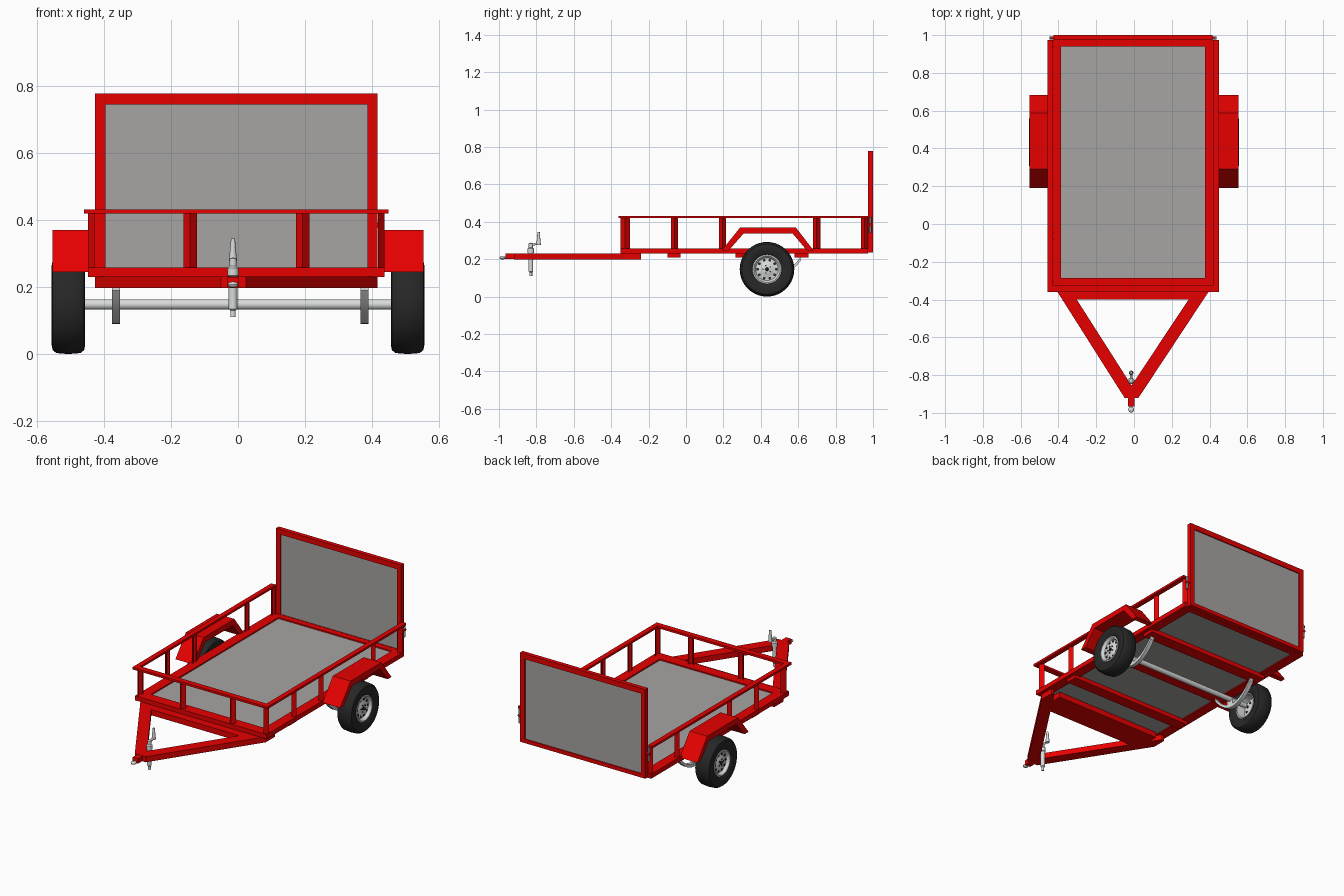
import bpy, bmesh, math
from mathutils import Vector, Matrix

if "Cube" in bpy.data.objects:
    bpy.data.objects.remove(bpy.data.objects["Cube"])


def material(name, rgb):
    m = bpy.data.materials.new(name)
    m.use_nodes = True
    m.diffuse_color = (*rgb, 1)
    m.node_tree.nodes["Principled BSDF"].inputs["Base Color"].default_value = (*rgb, 1)
    return m


RED = material("red paint", (0.8, 0.0, 0.0))
GREY = material("grey sheet", (0.385, 0.374, 0.364))
SILVER = material("silver metal", (0.7, 0.71, 0.71))
RUBBER = material("black rubber", (0.02, 0.02, 0.02))

CX = -0.005     # body centre line
HX = -0.013     # hitch centre line
WY, WZ = 0.433, 0.146   # wheel centre


def finish(name, bm, mat, smooth=False):
    bmesh.ops.recalc_face_normals(bm, faces=bm.faces)
    me = bpy.data.meshes.new(name)
    bm.to_mesh(me)
    bm.free()
    me.materials.append(mat)
    ob = bpy.data.objects.new(name, me)
    bpy.context.collection.objects.link(ob)
    if smooth:
        bpy.ops.object.select_all(action='DESELECT')
        ob.select_set(True)
        bpy.context.view_layer.objects.active = ob
        bpy.ops.object.shade_smooth_by_angle(angle=math.radians(35))
    return ob


def box(name, x, y, z, mat=RED):
    """Box from (low, high) pairs on each axis."""
    bm = bmesh.new()
    bmesh.ops.create_cube(bm, size=1)
    for v in bm.verts:
        v.co = [sum(r) / 2 + c * abs(r[1] - r[0]) for c, r in zip(v.co, (x, y, z))]
    return finish(name, bm, mat)


def prism(name, pts, axis, lo, hi, mat=RED, smooth=False):
    """Outline pushed along x (points are y, z) or along z (points are x, y)."""
    bm = bmesh.new()
    place = (lambda p: (lo, *p)) if axis == 'x' else (lambda p: (*p, lo))
    face = bm.faces.new([bm.verts.new(place(p)) for p in pts])
    ext = bmesh.ops.extrude_face_region(bm, geom=[face])
    move = Vector((hi - lo, 0, 0)) if axis == 'x' else Vector((0, 0, hi - lo))
    bmesh.ops.translate(bm, vec=move, verts=[g for g in ext["geom"] if isinstance(g, bmesh.types.BMVert)])
    return finish(name, bm, mat, smooth)


def angle_post(name, apex, out, width):
    """Angle-iron post whose edge points outwards along the unit vector out."""
    out = Vector(out)
    along = Vector((-out.y, out.x))
    half, depth, wall = width / 2, 0.02, 0.006
    shape = [(0, 0), (half, depth), (half - wall, depth), (0, wall), (wall - half, depth), (-half, depth)]
    pts = [tuple(Vector(apex) + along * a - out * d) for a, d in shape]
    return prism(name, pts, 'z', 0.25, 0.42)


def lathe(name, profile, origin, direction, mat, steps=24, closed=False):
    """Turn (radius, height) points around a direction."""
    bm = bmesh.new()
    vs = [bm.verts.new((r, 0, h)) for r, h in profile]
    pairs = list(zip(vs, vs[1:])) + ([(vs[-1], vs[0])] if closed else [])
    edges = [bm.edges.new(p) for p in pairs]
    bmesh.ops.spin(bm, geom=vs + edges, cent=(0, 0, 0), axis=(0, 0, 1),
                   angle=math.tau, steps=steps)
    bmesh.ops.remove_doubles(bm, verts=bm.verts, dist=1e-5)
    rot = Vector((0, 0, 1)).rotation_difference(Vector(direction)).to_matrix().to_4x4()
    bmesh.ops.transform(bm, matrix=Matrix.Translation(origin) @ rot, verts=bm.verts)
    return finish(name, bm, mat, True)


def rod(name, a, b, r, mat=SILVER, r2=None, steps=16):
    a, b = Vector(a), Vector(b)
    length = (b - a).length
    end = r if r2 is None else r2
    return lathe(name, [(0, 0), (r, 0), (end, length), (0, length)], a, (b - a) / length, mat, steps)


def span(s, a, b, centre=CX):
    """Sideways range on one side of a centre line."""
    return tuple(sorted((centre + s * a, centre + s * b)))


# Bed frame and floor
full = span(1, -0.442, 0.442)
box("floor", span(1, -0.43, 0.43), (-0.34, 0.96), (0.236, 0.25), GREY)
box("front_floor_rail", full, (-0.35, -0.285), (0.23, 0.258))
box("rear_floor_rail", full, (0.94, 0.973), (0.23, 0.258))
for i, (a, b) in enumerate([(-0.1, -0.03), (0.265, 0.34), (0.58, 0.655)]):
    box(f"cross_member_{i + 1}", span(1, -0.42, 0.42), (a, b), (0.21, 0.237))

# Railing
box("front_top_rail", span(1, -0.454, 0.454), (-0.36, -0.325), (0.419, 0.432))
for i, x in enumerate((-0.143, 0.193)):
    angle_post(f"front_post_{i + 1}", (x, -0.345), (0, -1), 0.04)
for s, side in ((1, "left"), (-1, "right")):
    box(f"{side}_floor_rail", span(s, 0.381, 0.442), (-0.35, 0.973), (0.23, 0.258))
    box(f"{side}_top_rail", span(s, 0.424, 0.454), (-0.36, 0.975), (0.419, 0.432))
    for i, (a, b) in enumerate([(-0.35, -0.3), (-0.08, -0.043), (0.176, 0.214),
                                (0.68, 0.718), (0.935, 0.973)]):
        angle_post(f"{side}_post_{i + 1}", (CX + s * 0.442, (a + b) / 2), (s, 0), b - a)

    # Tailgate uprights, pin and hinge
    box(f"{side}_gate_bar", span(s, 0.391, 0.421), (0.974, 1.0), (0.235, 0.777))
    rod(f"{side}_gate_pin", (CX + s * 0.435, 0.985, 0.34), (CX + s * 0.435, 0.985, 0.425), 0.006, GREY)
    rod(f"{side}_gate_hinge", (CX + s * 0.415, 0.985, 0.385), (CX + s * 0.442, 0.985, 0.385), 0.008, RED)

    # Fender, an angular band over the wheel
    outline = [(0.19, 0.245), (0.29, 0.37), (0.587, 0.37), (0.683, 0.245),
               (0.648, 0.245), (0.571, 0.336), (0.307, 0.336), (0.227, 0.245)]
    prism(f"{side}_fender", outline, 'x', *span(s, 0.435, 0.554, 0))

    # Leaf spring and its seat
    mid, half = 0.457, 0.155
    arc = [mid + half * t / 8 for t in range(-8, 9)]
    sag = lambda y: 0.09 + 0.1 * ((y - mid) / half) ** 2
    band = [(y, sag(y)) for y in arc] + [(y, sag(y) + 0.02) for y in reversed(arc)]
    x0, x1 = span(s, 0.359, 0.383, 0.007)
    prism(f"{side}_spring", band, 'x', x0, x1, SILVER, True)
    box(f"{side}_spring_seat", (x0, x1), (WY - 0.025, WY + 0.025), (0.105, 0.142), SILVER)

    # Wheel: tyre, rim with openings, hub and nuts
    hub = Vector((s * 0.506, WY, WZ))
    out = Vector((s, 0, 0))
    lathe(f"{side}_tyre", [(0.074, -0.036), (0.088, -0.046), (0.118, -0.05), (0.134, -0.047),
                           (0.143, -0.036), (0.146, 0), (0.143, 0.036), (0.134, 0.047),
                           (0.118, 0.05), (0.088, 0.046), (0.074, 0.036)],
          hub, out, RUBBER, 40, True)
    lathe(f"{side}_rim", [(0, 0.032), (0.028, 0.032), (0.034, 0.028), (0.06, 0.026), (0.064, 0.038),
                          (0.071, 0.044), (0.078, 0.042), (0.076, -0.04), (0.07, -0.04),
                          (0.066, 0.012), (0.04, 0.014), (0, 0.014)], hub, out, SILVER, 40)
    lathe(f"{side}_hub_cap", [(0.01, 0.03), (0.009, 0.037), (0.006, 0.04), (0, 0.04)],
          hub, out, RUBBER, 16)
    for k in range(10):
        ang = math.tau * k / 10
        spot = hub + Vector((0, math.cos(ang), math.sin(ang))) * 0.05
        rod(f"{side}_rim_opening_{k + 1}", spot + out * 0.01, spot + out * 0.029, 0.0075, RUBBER, steps=10)
    for k in range(5):
        ang = math.tau * (k + 0.5) / 5
        spot = hub + Vector((0, math.cos(ang), math.sin(ang))) * 0.021
        rod(f"{side}_wheel_nut_{k + 1}", spot + out * 0.03, spot + out * 0.037, 0.004, RUBBER, steps=6)

    # Tongue arm
    arm = [(HX, -0.92), (HX + s * 0.037, -0.92), (CX + s * 0.421, -0.327), (CX + s * 0.421, -0.24),
           (CX + s * 0.4, -0.24), (HX, -0.855)]
    prism(f"{side}_tongue_arm", arm, 'z', 0.197, 0.231)

# Tailgate cross bars and sheet
gate = span(1, -0.421, 0.421)
box("gate_top_bar", gate, (0.974, 1.0), (0.745, 0.777))
box("gate_bottom_bar", gate, (0.974, 1.0), (0.235, 0.258))
box("gate_sheet", span(1, -0.395, 0.395), (0.981, 0.993), (0.25, 0.75), GREY)

# Axle
rod("axle", (-0.47, WY, 0.148), (0.47, WY, 0.148), 0.0155)

# Tongue cross beam and coupler
box("tongue_cross_beam", span(1, -0.36, 0.36), (-0.4, -0.24), (0.197, 0.231))
box("coupler", (HX - 0.02, HX + 0.016), (-0.965, -0.91), (0.2, 0.23))
rod("coupler_neck", (HX - 0.002, -0.98, 0.207), (HX - 0.002, -0.95, 0.209), 0.006)
lathe("coupler_ball", [(0.016 * math.cos(a), 0.009 * math.sin(a))
                       for a in [math.pi * (t / 8 - 0.5) for t in range(9)]],
      (HX - 0.002, -0.982, 0.207), (0, 0, 1), SILVER, 16)

# Jack with crank
JX, JY = HX - 0.002, -0.83
lathe("jack_body", [(0, 0.11), (0.008, 0.11), (0.008, 0.13), (0.013, 0.135), (0.013, 0.232),
                    (0.017, 0.234), (0.017, 0.256), (0.011, 0.262), (0.011, 0.285), (0, 0.288)],
      (JX, JY, 0), (0, 0, 1), SILVER, 20)
rod("crank_arm", (JX, JY, 0.275), (JX, -0.788, 0.285), 0.006)
rod("crank_handle", (JX, -0.788, 0.277), (JX, -0.788, 0.345), 0.012, r2=0.006)
